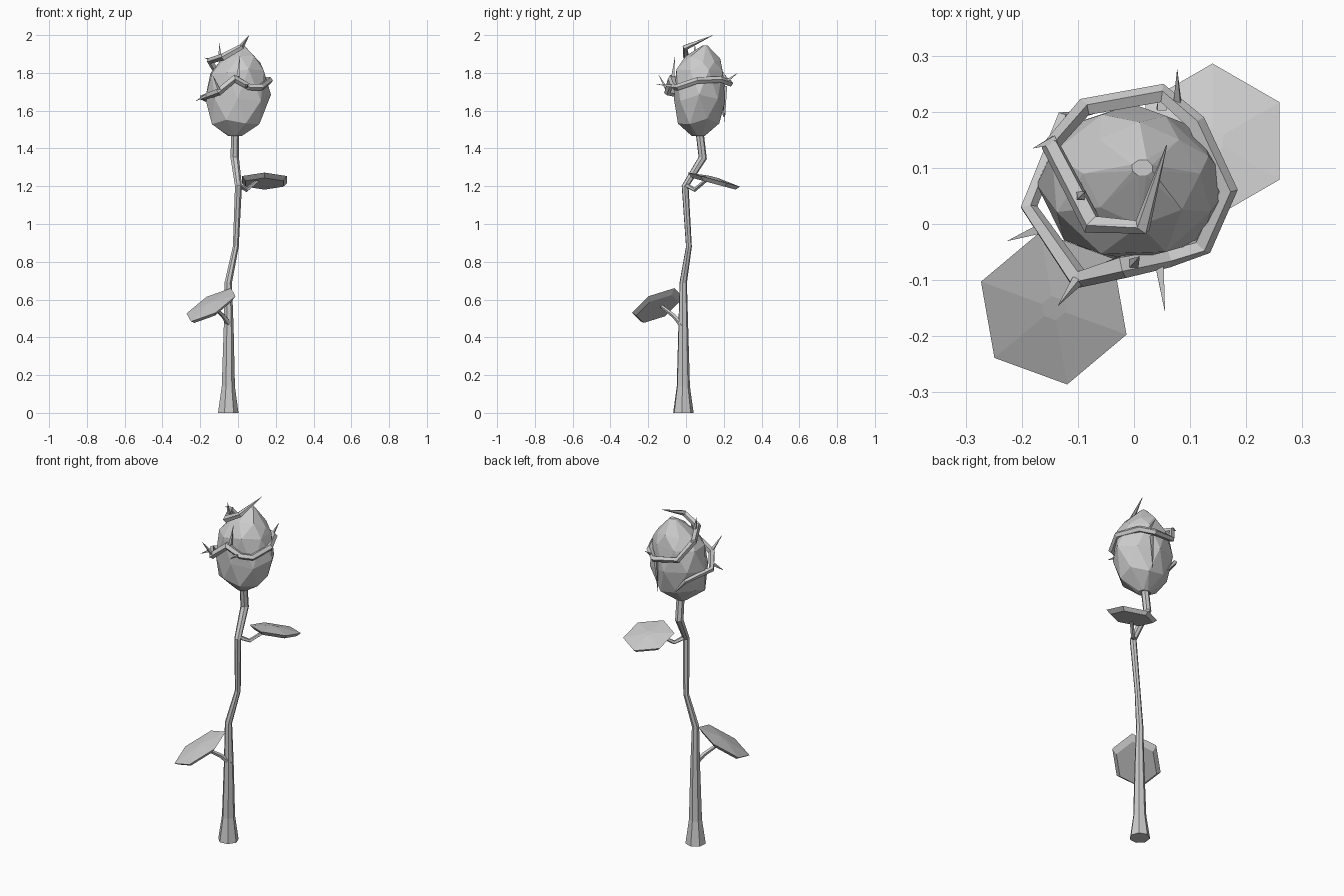
import bpy, bmesh, math, random
from mathutils import Vector

random.seed(4)
cube = bpy.data.objects.get("Cube")
if cube:
    bpy.data.objects.remove(cube, do_unlink=True)

grey = bpy.data.materials.new("plain grey")
grey.use_nodes = True
grey.diffuse_color = (0.6, 0.6, 0.6, 1)
grey.node_tree.nodes["Principled BSDF"].inputs["Base Color"].default_value = grey.diffuse_color


def loft(name, rings, triangles=False):
    """Skin a list of equal point rings and close both ends."""
    bm = bmesh.new()
    loops = [[bm.verts.new(p) for p in ring] for ring in rings]
    n = len(loops[0])
    for k, (a, b) in enumerate(zip(loops, loops[1:])):
        for i in range(n):
            j = (i + 1) % n
            if not triangles:
                bm.faces.new((a[i], a[j], b[j], b[i]))
            elif k % 2 == 0:
                bm.faces.new((a[i], a[j], b[i]))
                bm.faces.new((a[j], b[j], b[i]))
            else:
                bm.faces.new((a[i], a[j], b[j]))
                bm.faces.new((a[i], b[j], b[i]))
    bm.faces.new(loops[0][::-1])
    bm.faces.new(loops[-1])
    bmesh.ops.remove_doubles(bm, verts=bm.verts, dist=0.0001)
    bmesh.ops.recalc_face_normals(bm, faces=bm.faces)
    mesh = bpy.data.meshes.new(name)
    bm.to_mesh(mesh)
    bm.free()
    mesh.materials.append(grey)
    obj = bpy.data.objects.new(name, mesh)
    bpy.context.collection.objects.link(obj)
    return obj


def tube(name, path, sides):
    """Tapered tube along points of (x, y, z, radius)."""
    pts = [Vector(p[:3]) for p in path]
    rings, side, old = [], None, None
    for i, p in enumerate(pts):
        t = (pts[min(i + 1, len(pts) - 1)] - pts[max(i - 1, 0)]).normalized()
        if side is None:
            side = t.orthogonal().normalized()
        else:
            side = old.rotation_difference(t) @ side
        old = t
        up = t.cross(side)
        rings.append([p + path[i][3] * (side * math.cos(a) + up * math.sin(a))
                      for a in (math.tau * k / sides for k in range(sides))])
    return loft(name, rings)


def leaf(name, centre, slope, start):
    """Tilted hexagonal leaf with a shallow crown and a bevelled underside."""
    cx, cy, cz = centre
    rings = []
    for radius, lift in ((0.115, -0.022), (0.138, 0), (0.022, 0.014)):
        ring = []
        for k in range(6):
            a = math.radians(start + 60 * k)
            dx, dy = radius * math.cos(a), radius * math.sin(a)
            ring.append((cx + dx, cy + dy, cz + lift + slope[0] * dx + slope[1] * dy))
        rings.append(ring)
    return loft(name, rings)


# Stem
tube("stem", [(-.053, -.015, 0, .056), (-.052, -.015, .14, .036), (-.05, -.015, .45, .027),
              (-.052, -.015, .69, .02), (-.012, .015, .88, .016), (.002, -.005, 1.2, .019),
              (-.018, .088, 1.35, .023), (-.015, .07, 1.5, .022)], 7)

# Leaves and their stalks
leaf("lower_leaf", (-.143, -.15, .572), (.5, .4), 40)
leaf("upper_leaf", (.14, .148, 1.235), (0, -.27), 30)
tube("lower_stalk", [(-.04, -.015, .46, .018), (-.075, -.06, .51, .012), (-.13, -.13, .565, .009)], 5)
tube("upper_stalk", [(.0, -.003, 1.21, .014), (.045, .045, 1.18, .011), (.11, .11, 1.235, .01)], 5)

# Faceted bud: z, centre x, centre y, radius x, radius y
bud = [(1.465, -.015, .065, .035, .035), (1.545, -.01, .065, .135, .118),
       (1.67, -.003, .07, .172, .14), (1.81, 0, .072, .152, .135),
       (1.87, .01, .09, .105, .09), (1.945, .015, .1, .02, .015)]
rings = []
for k, (z, cx, cy, rx, ry) in enumerate(bud):
    wobble = 0.02 if 0 < k < 5 else 0
    ring = []
    for i in range(8):
        a = math.tau * (i + (k % 2) / 2) / 8
        s = random.uniform(.94, 1.04)
        ring.append((cx + rx * s * math.cos(a), cy + ry * s * math.sin(a),
                     z + random.uniform(-wobble, wobble)))
    rings.append(ring)
loft("flower_bud", rings, True)

# Thorny vine winding round the bud and curling over its top
tube("vine", [(-.07, .2, 1.57, .004), (-.125, .19, 1.64, .013), (-.188, .03, 1.67, .016),
              (-.1, -.098, 1.7, .02), (-.02, -.075, 1.77, .022), (.06, -.06, 1.725, .018),
              (.122, -.04, 1.725, .018), (.167, .06, 1.76, .018), (.11, .18, 1.765, .018),
              (.05, .232, 1.745, .018), (-.09, .207, 1.765, .017), (-.148, .14, 1.865, .018),
              (-.075, .0, 1.885, .02), (.015, -.005, 1.935, .016), (.058, .14, 1.998, .001)], 5)

# Thorns: base point and tip
thorns = [((-.17, -.01, 1.68), (-.225, -.03, 1.65)), ((-.1, -.1, 1.71), (-.135, -.145, 1.79)),
          ((.045, -.07, 1.73), (.055, -.155, 1.74)), ((.077, .205, 1.75), (.077, .275, 1.8)),
          ((-.14, .15, 1.87), (-.18, .135, 1.88)), ((-.095, .05, 1.89), (-.1, .045, 1.96)),
          ((0, -.07, 1.78), (.01, -.058, 1.89)), ((.13, .04, 1.77), (.12, .03, 1.82)),
          ((.05, .21, 1.73), (.04, .205, 1.54))]
for i, (base, tip) in enumerate(thorns):
    tube(f"thorn_{i + 1}", [(*base, .011), (*tip, .0005)], 4)
